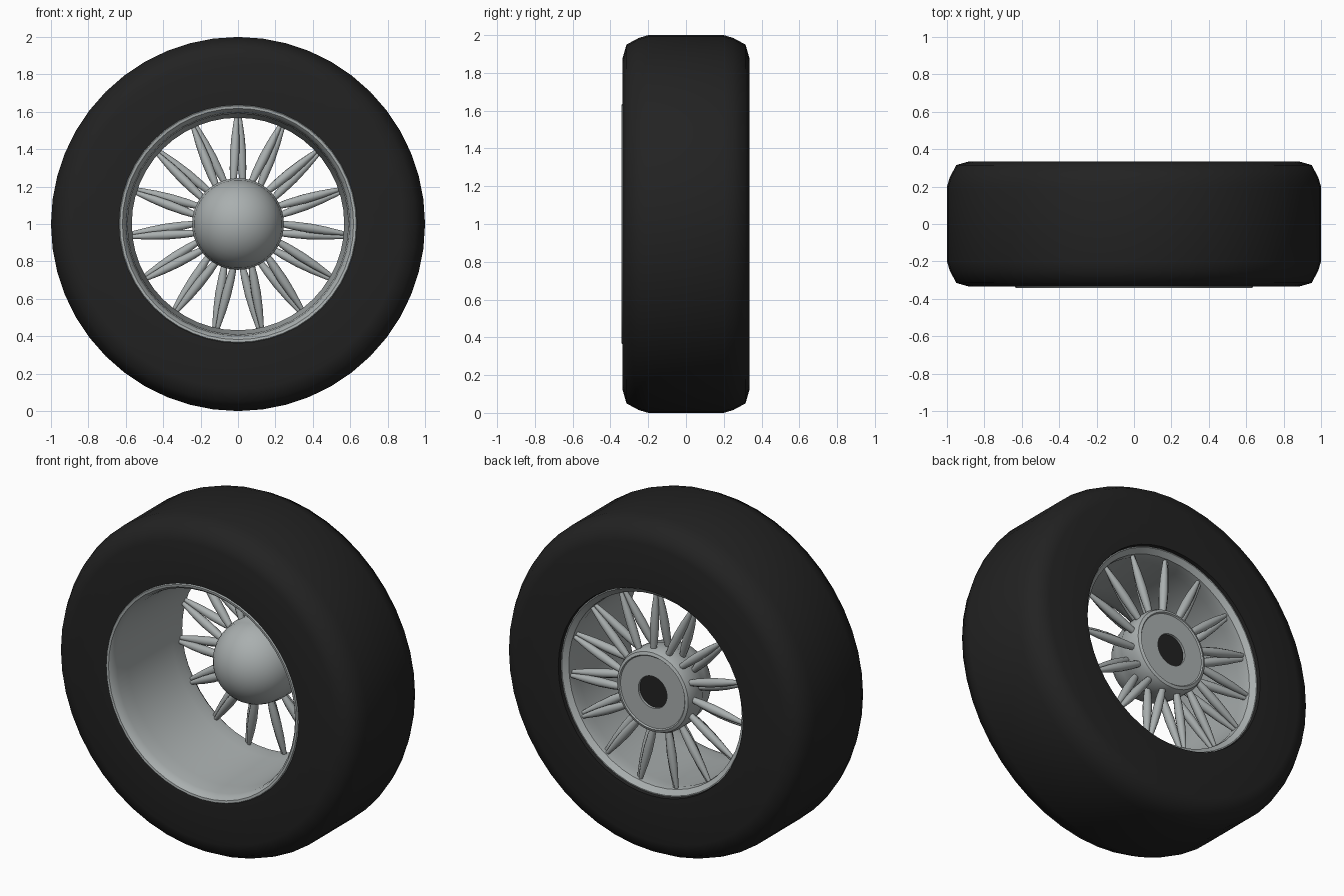
import bpy, bmesh, math
from mathutils import Vector, Matrix

cube = bpy.data.objects.get("Cube")
if cube:
    bpy.data.objects.remove(cube)

CENTRE = Vector((0, 0, 1))


def material(name, rgb):
    m = bpy.data.materials.new(name)
    m.use_nodes = True
    m.diffuse_color = (*rgb, 1)
    bsdf = m.node_tree.nodes["Principled BSDF"]
    bsdf.inputs["Base Color"].default_value = (*rgb, 1)
    bsdf.inputs["Roughness"].default_value = 0.6
    return m


rubber = material("black rubber", (0.016, 0.016, 0.016))
metal = material("silver metal", (0.40, 0.43, 0.43))


def finish(bm, name, mat, angle=40):
    bmesh.ops.remove_doubles(bm, verts=bm.verts, dist=0.0005)
    bmesh.ops.recalc_face_normals(bm, faces=bm.faces)
    mesh = bpy.data.meshes.new(name)
    bm.to_mesh(mesh)
    bm.free()
    mesh.materials.append(mat)
    ob = bpy.data.objects.new(name, mesh)
    ob.location = CENTRE
    bpy.context.collection.objects.link(ob)
    bpy.ops.object.select_all(action='DESELECT')
    ob.select_set(True)
    bpy.context.view_layer.objects.active = ob
    bpy.ops.object.shade_smooth_by_angle(angle=math.radians(angle))
    return ob


def lathe(name, profile, mat, closed=False, steps=48, angle=40):
    """Turn a (radius, y) profile about the axle."""
    bm = bmesh.new()
    verts = [bm.verts.new((0, y, r)) for r, y in profile]
    pairs = list(zip(verts, verts[1:]))
    if closed:
        pairs.append((verts[-1], verts[0]))
    edges = [bm.edges.new(p) for p in pairs]
    bmesh.ops.spin(bm, geom=verts + edges, cent=(0, 0, 0), axis=(0, 1, 0),
                   angle=math.tau, steps=steps, use_merge=True)
    return finish(bm, name, mat, angle)


# Tyre
shoulder = [(0.88, 0.335), (0.95, 0.315), (0.985, 0.25), (1.0, 0.2)]
tyre = ([(0.635, -0.335)] + [(r, -y) for r, y in shoulder]
        + shoulder[::-1] + [(0.61, 0.335), (0.605, 0.31), (0.63, -0.3)])
lathe("tyre", tyre, rubber, closed=True, angle=50)

# Rim barrel with a rolled front lip and a thin back flange
rim = [(0.64, -0.33), (0.632, -0.342), (0.618, -0.34), (0.605, -0.325),
       (0.597, -0.29), (0.59, -0.2), (0.575, 0.2), (0.568, 0.25),
       (0.572, 0.29), (0.6, 0.315), (0.61, 0.315), (0.61, 0.28), (0.635, -0.28)]
lathe("rim", rim, metal, closed=True)

# Hub with a domed front and a stepped back plate
dome = [(0.24 * math.sin(t * math.pi / 16), 0.18 - 0.24 * math.cos(t * math.pi / 16))
        for t in range(9)]
hub = dome + [(0.245, 0.19), (0.245, 0.29), (0.235, 0.315), (0.218, 0.322),
              (0.212, 0.315), (0.095, 0.315), (0.095, 0.295), (0, 0.295)]
lathe("hub", hub, metal)
lathe("axle_hole", [(0, 0.302), (0.094, 0.302), (0.094, 0.297), (0, 0.297)], rubber)


# Spokes: spindle rods in pairs that meet at the rim
def spoke(bm, start, end, sides=10):
    axis = end - start
    turn = axis.to_track_quat('Z', 'Y').to_matrix()
    rings = []
    for t, r in ((0, 0.016), (0.2, 0.023), (0.45, 0.026), (0.7, 0.022), (0.9, 0.015), (1, 0.011)):
        rings.append([bm.verts.new(start + axis * t + turn @ Vector(
            (r * math.cos(a * math.tau / sides), r * math.sin(a * math.tau / sides), 0)))
            for a in range(sides)])
    for low, high in zip(rings, rings[1:]):
        for i in range(sides):
            j = (i + 1) % sides
            bm.faces.new((low[i], low[j], high[j], high[i]))
    bm.faces.new(rings[0][::-1])
    bm.faces.new(rings[-1])


def polar(radius, degrees, y):
    return Matrix.Rotation(math.radians(degrees), 3, 'Y') @ Vector((0, y, radius))


bm = bmesh.new()
for k in range(15):
    for side in (-1, 1):
        spoke(bm, polar(0.225, k * 24 + side * 6.5, 0.235 + side * 0.035),
              polar(0.572, k * 24 + side * 0.9, 0.265 + side * 0.006))
finish(bm, "spokes", metal)
